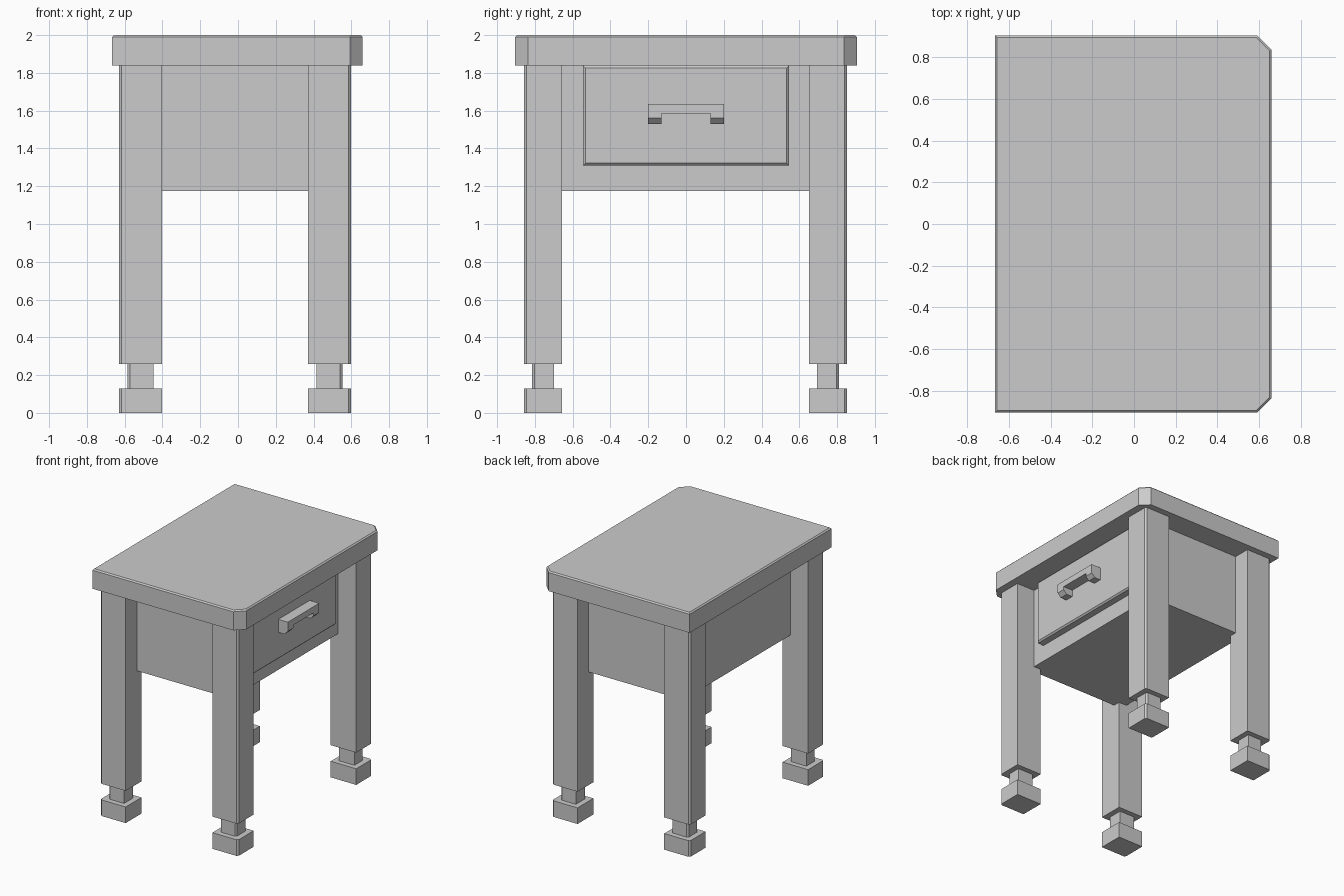
import bpy, bmesh

if "Cube" in bpy.data.objects:
    bpy.data.objects.remove(bpy.data.objects["Cube"])


def prism(name, outline, low, high, axis="z"):
    """Extrude a 2D outline: (x, y) along z, or (x, z) along y."""
    bm = bmesh.new()
    rings = []
    for level in (low, high):
        if axis == "z":
            rings.append([bm.verts.new((a, b, level)) for a, b in outline])
        else:
            rings.append([bm.verts.new((a, level, b)) for a, b in outline])
    bm.faces.new(rings[0])
    bm.faces.new(rings[1])
    count = len(outline)
    for i in range(count):
        j = (i + 1) % count
        bm.faces.new((rings[0][i], rings[0][j], rings[1][j], rings[1][i]))
    bmesh.ops.recalc_face_normals(bm, faces=bm.faces)
    mesh = bpy.data.meshes.new(name)
    bm.to_mesh(mesh)
    bm.free()
    obj = bpy.data.objects.new(name, mesh)
    bpy.context.collection.objects.link(obj)
    return obj


def box(name, x0, x1, y0, y1, z0, z1):
    return prism(name, [(x0, y0), (x1, y0), (x1, y1), (x0, y1)], z0, z1)


def bevel_edges(obj, width, test):
    """Chamfer the edges whose two end points both pass the test."""
    bm = bmesh.new()
    bm.from_mesh(obj.data)
    edges = [e for e in bm.edges if all(test(v.co) for v in e.verts)]
    bmesh.ops.bevel(bm, geom=edges, offset=width, offset_type='OFFSET',
                    segments=1, profile=0.5, affect='EDGES')
    bm.to_mesh(obj.data)
    bm.free()


# Table top: two clipped corners on the drawer side, softened upper rim
X0, X1, Y, CLIP = -0.667, 0.66, 0.905, 0.068
top = prism("table_top", [(X0, -Y), (X1 - CLIP, -Y), (X1, -Y + CLIP),
                          (X1, Y - CLIP), (X1 - CLIP, Y), (X0, Y)], 1.84, 2.0)
bevel_edges(top, 0.01, lambda co: co.z > 1.99)

# Cabinet body set back between the legs
box("cabinet_body", -0.475, 0.435, -0.715, 0.715, 1.175, 1.84)

# Drawer front with a chamfered face
drawer = box("drawer_front", 0.425, 0.50, -0.545, 0.545, 1.31, 1.838)
bevel_edges(drawer, 0.012, lambda co: co.x > 0.49)

# Handle: bar with two short end grips, lower front edge cut at a slant
bar = [(0.50, 1.585), (0.585, 1.585), (0.585, 1.635), (0.50, 1.635)]
grip = [(0.50, 1.53), (0.555, 1.53), (0.585, 1.56), (0.585, 1.635), (0.50, 1.635)]
prism("handle_bar", bar, -0.13, 0.13, "y")
prism("handle_grip_front", grip, -0.20, -0.13, "y")
prism("handle_grip_back", grip, 0.13, 0.20, "y")

# Legs: post, narrow neck and block foot, each with a chamfered outer corner
CX, CY, CUT = -0.016, -0.002, 0.013
SECTIONS = [("post", 0.387, 0.615, 0.654, 0.855, 0.26, 1.84),
            ("neck", 0.432, 0.570, 0.696, 0.812, 0.13, 0.26),
            ("foot", 0.387, 0.615, 0.654, 0.855, 0.00, 0.13)]
for sx, side in ((-1, "left"), (1, "right")):
    for sy, end in ((-1, "front"), (1, "back")):
        for part, a0, a1, b0, b1, z0, z1 in SECTIONS:
            outline = [(a0, b0), (a1, b0), (a1, b1 - CUT), (a1 - CUT, b1), (a0, b1)]
            placed = [(CX + sx * a, CY + sy * b) for a, b in outline]
            prism(f"{end}_{side}_leg_{part}", placed, z0, z1)
